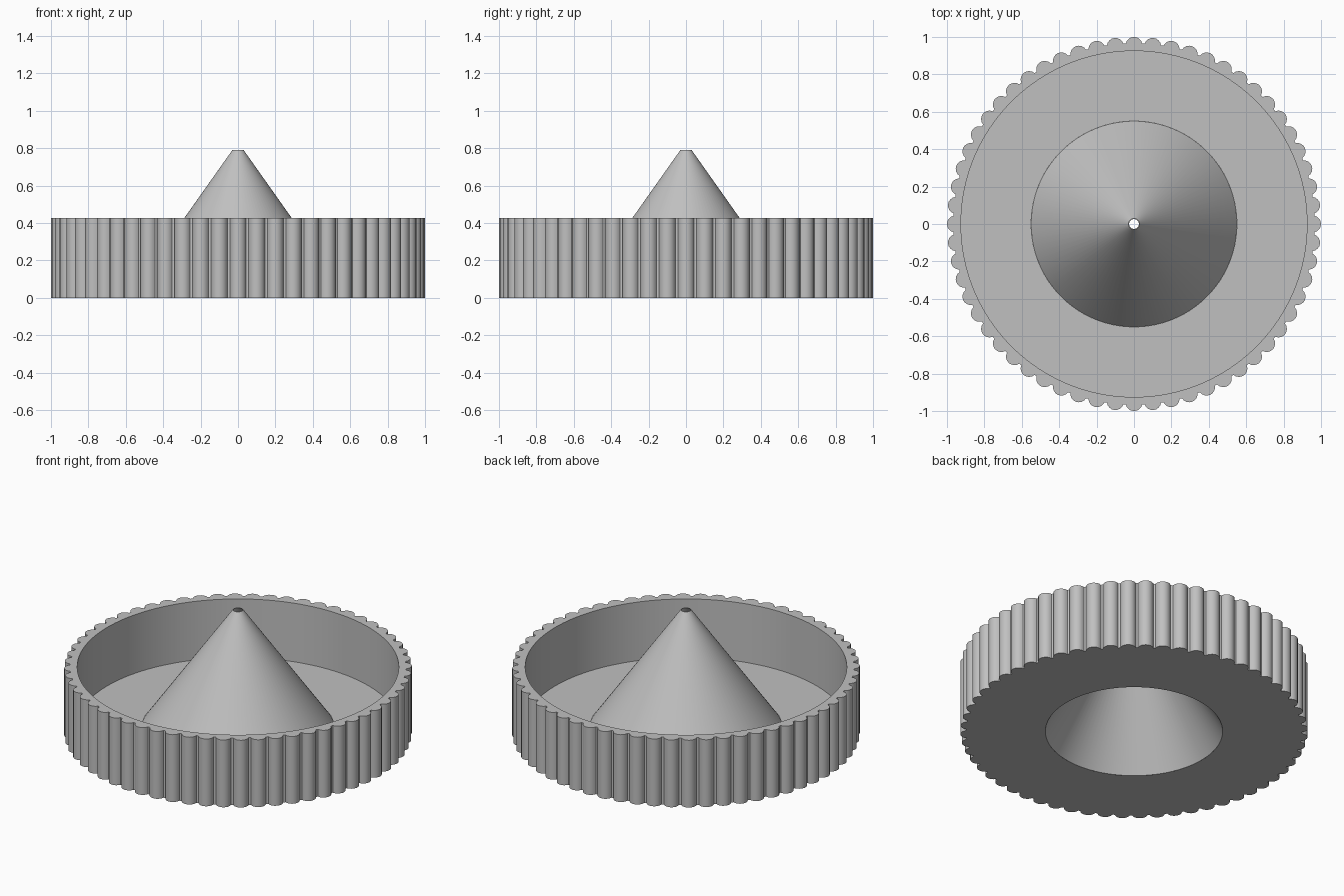
import bpy, bmesh, math

cube = bpy.data.objects.get("Cube")
if cube:
    bpy.data.objects.remove(cube, do_unlink=True)

RIDGES, ARC_STEPS = 60, 8
HEIGHT, FLOOR = 0.427, 0.055
WALL_R, GROOVE_R = 0.925, 0.965
RIDGE_R = 0.045
RIDGE_C = 1 - RIDGE_R

grey = bpy.data.materials.new("light grey")
grey.use_nodes = True
grey.diffuse_color = (0.53, 0.53, 0.53, 1)
grey.node_tree.nodes["Principled BSDF"].inputs["Base Color"].default_value = grey.diffuse_color


def skin_loops(name, loops, closed):
    """Join a series of equal-length point loops with quads."""
    bm = bmesh.new()
    rings = [[bm.verts.new(p) for p in loop] for loop in loops]
    pairs = list(zip(rings, rings[1:]))
    if closed:
        pairs.append((rings[-1], rings[0]))
    for a, b in pairs:
        n = len(a)
        for i in range(n):
            j = (i + 1) % n
            bm.faces.new((a[i], a[j], b[j], b[i]))
    bmesh.ops.recalc_face_normals(bm, faces=bm.faces)
    mesh = bpy.data.meshes.new(name)
    bm.to_mesh(mesh)
    bm.free()
    mesh.materials.append(grey)
    obj = bpy.data.objects.new(name, mesh)
    bpy.context.collection.objects.link(obj)
    bpy.ops.object.select_all(action="DESELECT")
    obj.select_set(True)
    bpy.context.view_layer.objects.active = obj
    bpy.ops.object.shade_smooth_by_angle(angle=math.radians(28))
    return obj


def circle(angles, r, z):
    return [(r * math.cos(a), r * math.sin(a), z) for a in angles]


# Ridged outline: a round ridge, then a short flat groove, repeated
half = math.acos((GROOVE_R - RIDGE_C) / RIDGE_R)
outline = []
for k in range(RIDGES):
    turn = math.tau * k / RIDGES
    for s in range(ARC_STEPS + 1):
        t = half * (2 * s / ARC_STEPS - 1)
        x, y = RIDGE_C + RIDGE_R * math.cos(t), RIDGE_R * math.sin(t)
        outline.append((math.hypot(x, y), turn + math.atan2(y, x)))
angles = [a for r, a in outline]


def ridged(z):
    return [(r * math.cos(a), r * math.sin(a), z) for r, a in outline]


# Shallow dish with ridged rim, floor and open centre
skin_loops("ridged_dish", [
    circle(angles, 0.51, 0), ridged(0), ridged(HEIGHT),
    circle(angles, WALL_R, HEIGHT), circle(angles, WALL_R, FLOOR),
    circle(angles, 0.55, FLOOR)], closed=False)

# Hollow cone rising from the floor, open at the tip and below
steps = [math.tau * i / 90 for i in range(90)]
skin_loops("hollow_cone", [
    circle(steps, 0.51, 0), circle(steps, 0.55, FLOOR),
    circle(steps, 0.03, 0.79), circle(steps, 0.026, 0.79)], closed=True)
